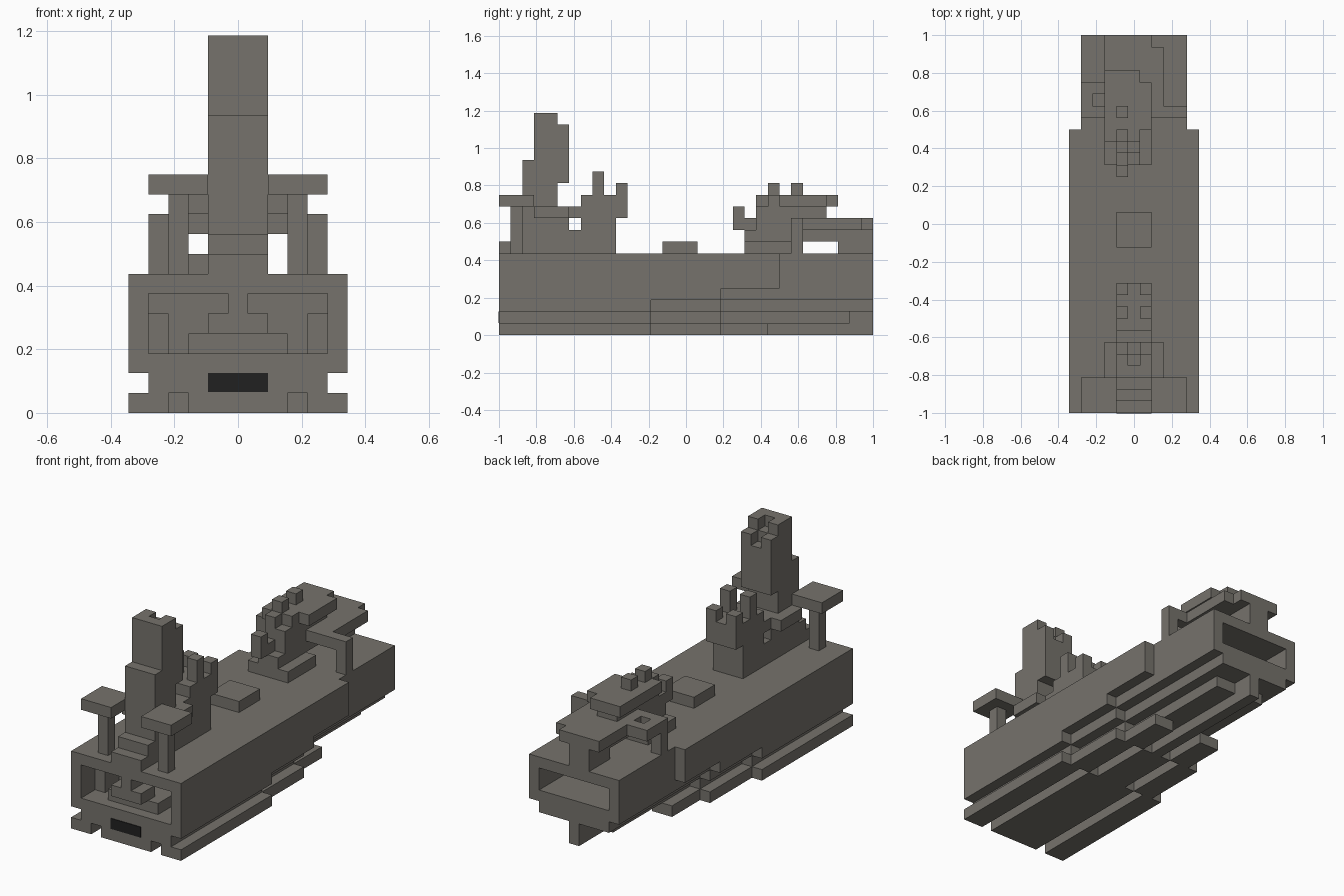
import bpy
import bmesh

cube = bpy.data.objects.get("Cube")
if cube:
    bpy.data.objects.remove(cube, do_unlink=True)

UNIT = 2 / 32  # one building cell


def make_material(name, colour):
    mat = bpy.data.materials.new(name)
    mat.use_nodes = True
    mat.diffuse_color = colour
    mat.node_tree.nodes["Principled BSDF"].inputs["Base Color"].default_value = colour
    return mat


GREY = make_material("warm_grey", (0.18, 0.17, 0.15, 1))
DARK = make_material("near_black", (0.015, 0.015, 0.015, 1))


def block(name, x, y, z, mirror=False, mat=GREY):
    """Box in cell units; a single x is a half width, a pair is a range."""
    if not isinstance(x, tuple):
        x = (-x, x)
    spans = (x, y, z)
    bm = bmesh.new()
    bmesh.ops.create_cube(bm, size=1)
    for vert in bm.verts:
        for axis, (low, high) in enumerate(spans):
            vert.co[axis] = UNIT * (high if vert.co[axis] > 0 else low)
    mesh = bpy.data.meshes.new(name)
    bm.to_mesh(mesh)
    bm.free()
    mesh.materials.append(mat)
    obj = bpy.data.objects.new(name, mesh)
    bpy.context.collection.objects.link(obj)
    if mirror:
        obj.modifiers.new("Mirror", "MIRROR").use_axis[0] = True
    return obj


# Hull: the underside steps up and inwards towards the stern
stations = [(-16, -3, -3), (-3, 3, 3), (3, 8, 7)]
for step, (start, end, rail_end) in enumerate(stations):
    hull_start = -12 if step == 0 else start
    block("hull_section", 5.5, (hull_start, end), (2 + step, 7))
    for layer in range(step + 1):
        block("hull_underlayer", 4.5 - step + layer, (start, end), (1 + layer, 2 + layer))
    block("bottom_rail", (3.5 - step, 5.5 - step), (start, rail_end), (0, 1), mirror=True)
    block("keel_plate", 2.5 - step, (start, end), (0, 1))

# Hollow bow
block("bow_roof", 5.5, (-16, -12), (6, 7))
block("bow_floor", 5.5, (-16, -12), (2, 3))
block("bow_side_wall", (4.5, 5.5), (-16, -12), (3, 6), mirror=True)
block("bow_hanging_stem", 0.5, (-16, -14), (5, 6))
block("bow_hanging_bar", 1.5, (-16, -14), (4, 5))
block("bow_inner_step", 2.5, (-15, -12), (3, 4))
block("bow_inner_corner", (3.5, 4.5), (-14, -12), (3, 5), mirror=True)
block("bow_dark_plate", 1.5, (-16.06, -16), (1.05, 2), mat=DARK)

# Stern with a wide slot
block("stern_core", 4.5, (8, 12), (3, 7))
block("stern_roof", 4.5, (12, 16), (6, 7))
block("stern_floor", 4.5, (12, 16), (3, 4))
block("stern_side_wall", (3.5, 4.5), (12, 16), (4, 6), mirror=True)
block("stern_underlayer", 3.5, (8, 16), (2, 3))
block("stern_lower_layer", 2.5, (8, 14), (1, 2))
block("stern_keel", 0.5, (8, 16), (0, 2))

# Deck hatch
block("deck_hatch", 1.5, (-2, 1), (7, 8))

# Fore superstructure
block("bridge_step", 1.5, (-16, -15), (7, 8))
block("bridge_front", 1.5, (-15, -14), (7, 9))
block("bridge_base", 1.5, (-14, -6), (7, 9))
block("bridge_upper", 1.5, (-14, -10), (9, 11))
block("bridge_shoulder", 2.5, (-13, -10), (10, 11))
block("bridge_link", 1.5, (-10, -9), (10, 11))
block("bridge_aft", 1.5, (-9, -6), (9, 12))
block("bridge_horn", (0.5, 1.5), (-8, -7), (12, 14), mirror=True)
block("bridge_overhang", 1.5, (-6, -5), (10, 12))
block("overhang_tip", (0.5, 1.5), (-6, -5), (12, 13), mirror=True)
block("wing_arm", (1.5, 4.5), (-16, -13), (11, 12), mirror=True)
block("wing_pillar", (2.5, 3.5), (-15, -14), (7, 11), mirror=True)

# Tower with a notched top
block("tower_front", 1.5, (-14, -13), (11, 15))
block("tower_shaft", 1.5, (-13, -11), (11, 18))
block("tower_back", 1.5, (-11, -10), (13, 17))
block("tower_back_side", (0.5, 1.5), (-11, -10), (17, 18), mirror=True)
block("tower_crown", 1.5, (-13, -12), (18, 19))
block("tower_crown_side", (0.5, 1.5), (-12, -11), (18, 19), mirror=True)

# Aft superstructure
block("aft_base", (-2.5, 1.5), (5, 9), (7, 8))
block("aft_base_upper", (-1.5, 0.5), (5, 13), (8, 9))
block("aft_core", (-1.5, 0.5), (6, 12), (9, 11))
block("aft_small_post", (-1.5, -0.5), (4, 5), (9, 11))
block("aft_small_post_foot", (-1.5, -0.5), (4, 6), (9, 10))
block("aft_stern_post", (-1.5, 0.5), (13, 16), (7, 9))
block("aft_lower_platform", (-2.5, 1.5), (9, 16), (9, 10))
block("aft_platform_side", (1.5, 2.5), (10, 15), (9, 10))
block("aft_upper_platform", (-2.5, 0.5), (7, 13), (11, 12))
block("aft_platform_edge", (0.5, 1.5), (8, 12), (11, 12))
block("aft_platform_nose", (-1.5, -0.5), (6, 7), (9, 12))
for horn_start in (7, 9):
    block("aft_horn", (-1.5, -0.5), (horn_start, horn_start + 1), (12, 13))

# Side frames beside the aft superstructure
block("frame_leg", (3.5, 4.5), (9, 10), (7, 10), mirror=True)
block("frame_beam", (1.5, 3.5), (9, 10), (9, 10), mirror=True)
block("frame_side_bar", (-4.5, -3.5), (10, 12), (9, 10))
block("frame_cross_bar", (-3.5, -2.5), (11, 12), (9, 10))
